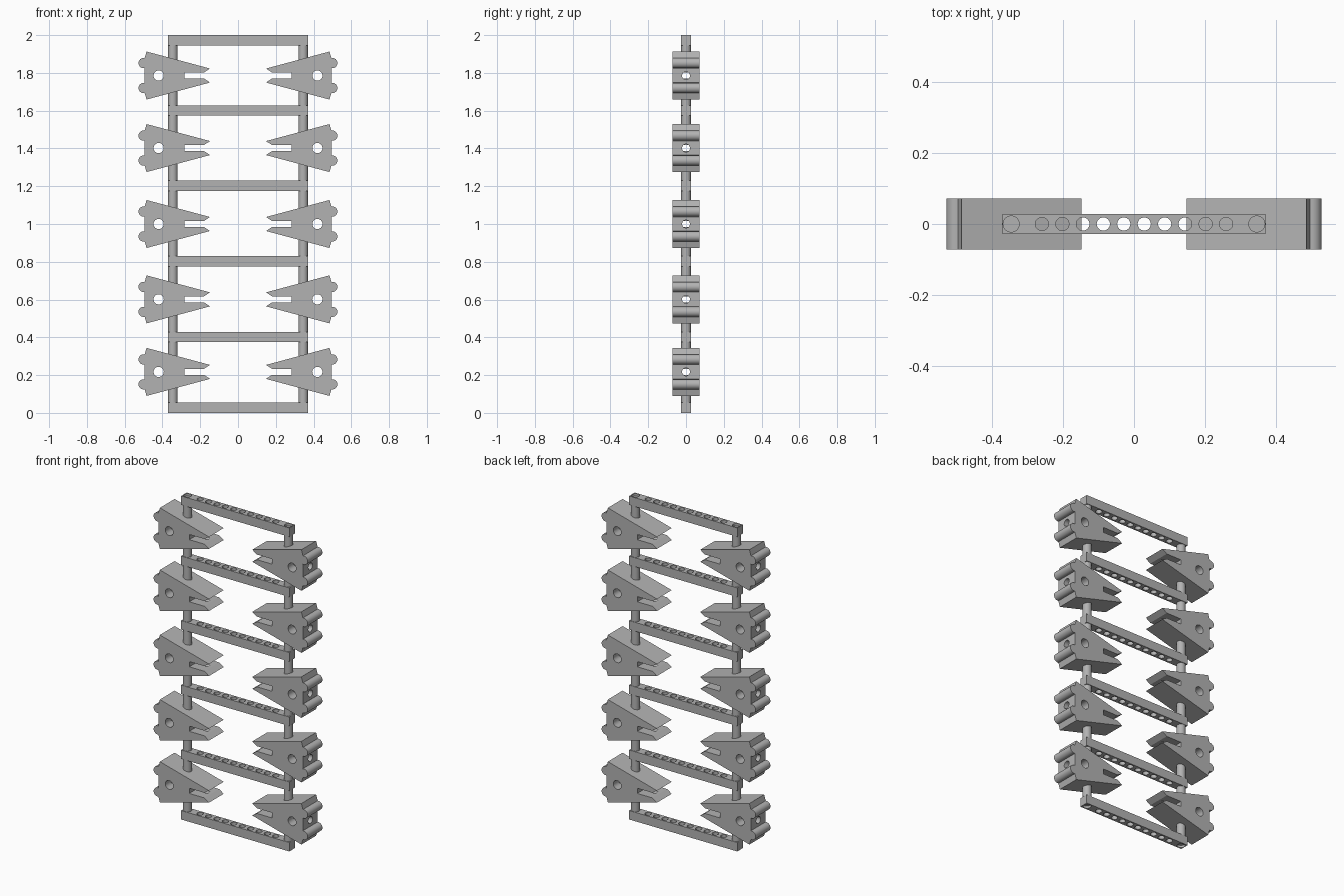
import bpy, bmesh, math
from mathutils import Matrix, Vector

cube = bpy.data.objects.get("Cube")
if cube:
    bpy.data.objects.remove(cube)

grey = bpy.data.materials.new("plain grey")
grey.use_nodes = True
colour = (0.45, 0.45, 0.45, 1)
grey.diffuse_color = colour
grey.node_tree.nodes["Principled BSDF"].inputs["Base Color"].default_value = colour

BAR_Z = [0.0275, 0.402, 0.803, 1.202, 1.601, 1.9725]
CLAMP_Z = [0.217, 0.601, 1.0, 1.402, 1.786]
HALF = 0.0275       # half thickness of a bar
POST_X = 0.345


def make(name, bm):
    bmesh.ops.recalc_face_normals(bm, faces=bm.faces)
    mesh = bpy.data.meshes.new(name)
    bm.to_mesh(mesh)
    bm.free()
    mesh.materials.append(grey)
    ob = bpy.data.objects.new(name, mesh)
    bpy.context.collection.objects.link(ob)
    return ob


def rod(bm, start, end, radius, sides=32):
    a, b = Vector(start), Vector(end)
    turn = (b - a).to_track_quat('Z', 'Y').to_matrix().to_4x4()
    bmesh.ops.create_cone(bm, cap_ends=True, segments=sides, radius1=radius, radius2=radius,
                          depth=(b - a).length, matrix=Matrix.Translation((a + b) / 2) @ turn)


def drill(ob, holes):
    """Cut rods (start, end, radius) out of an object one direction at a time."""
    bm = bmesh.new()
    for h in holes:
        rod(bm, *h)
    cutter = make("cutter", bm)
    cutter.hide_render = True
    mod = ob.modifiers.new("drill", 'BOOLEAN')
    mod.object, mod.operation, mod.solver = cutter, 'DIFFERENCE', 'EXACT'
    deps = bpy.context.evaluated_depsgraph_get()
    result = bpy.data.meshes.new_from_object(ob.evaluated_get(deps))
    ob.modifiers.clear()
    ob.data = result
    bpy.data.objects.remove(cutter)


def smooth(ob):
    bpy.ops.object.select_all(action='DESELECT')
    ob.select_set(True)
    bpy.context.view_layer.objects.active = ob
    bpy.ops.object.shade_smooth_by_angle(angle=math.radians(30))


def copies(ob, places):
    for i, (loc, turn) in enumerate(places):
        part = ob if i == 0 else ob.copy()
        if i:
            bpy.context.collection.objects.link(part)
        part.location = loc
        part.rotation_euler.z = turn


# Perforated cross bars
bm = bmesh.new()
bmesh.ops.create_cube(bm, size=1, matrix=Matrix.Diagonal((0.74, 2 * HALF, 2 * HALF, 1)))
bar = make("cross_bar", bm)
holes = [((0.0575 * (i - 4.5), 0, -0.1), (0.0575 * (i - 4.5), 0, 0.1), 0.0185) for i in range(10)]
holes += [((s * POST_X, 0, -0.1), (s * POST_X, 0, 0.1), 0.0225) for s in (-1, 1)]
drill(bar, holes)
smooth(bar)
copies(bar, [((0, 0, z), 0) for z in BAR_Z])

# Posts: one stub from each bar into the clamp beside it, with a peg in the bar
for side, sx in (("left", 1), ("right", -1)):
    bm = bmesh.new()
    x = sx * POST_X
    for i, c in enumerate(CLAMP_Z):
        for bar_z, d in ((BAR_Z[i], 1), (BAR_Z[i + 1], -1)):
            face = bar_z + d * HALF
            rod(bm, (x, 0, face), (x, 0, c - d * 0.023), 0.0255)
            rod(bm, (x, 0, face), (x, 0, face - d * 0.04), 0.0225)
    smooth(make(side + "_post", bm))

# Wedge clamps: upper half of the side profile, mirrored downward
upper = [(0.283, 0.016), (0.18, 0.016), (0.148, 0.037), (0.484, 0.127), (0.495, 0.09)]
for k in range(13):
    a = math.radians(105 - 210 * k / 12)
    upper.append((0.5 + 0.027 * math.cos(a), 0.066 + 0.027 * math.sin(a)))
upper.append((0.495, 0.038))
profile = upper + [(x, -z) for x, z in reversed(upper)]
bm = bmesh.new()
face = bm.faces.new([bm.verts.new((x, -0.072, z)) for x, z in profile])
out = bmesh.ops.extrude_face_region(bm, geom=[face])
bmesh.ops.translate(bm, vec=(0, 0.144, 0),
                    verts=[v for v in out["geom"] if isinstance(v, bmesh.types.BMVert)])
clamp = make("wedge_clamp", bm)
drill(clamp, [((0.42, -0.2, 0), (0.42, 0.2, 0), 0.027)])
drill(clamp, [((0.2, 0, 0), (0.6, 0, 0), 0.021)])
smooth(clamp)
copies(clamp, [((0, 0, z), turn) for z in CLAMP_Z for turn in (0, math.pi)])
